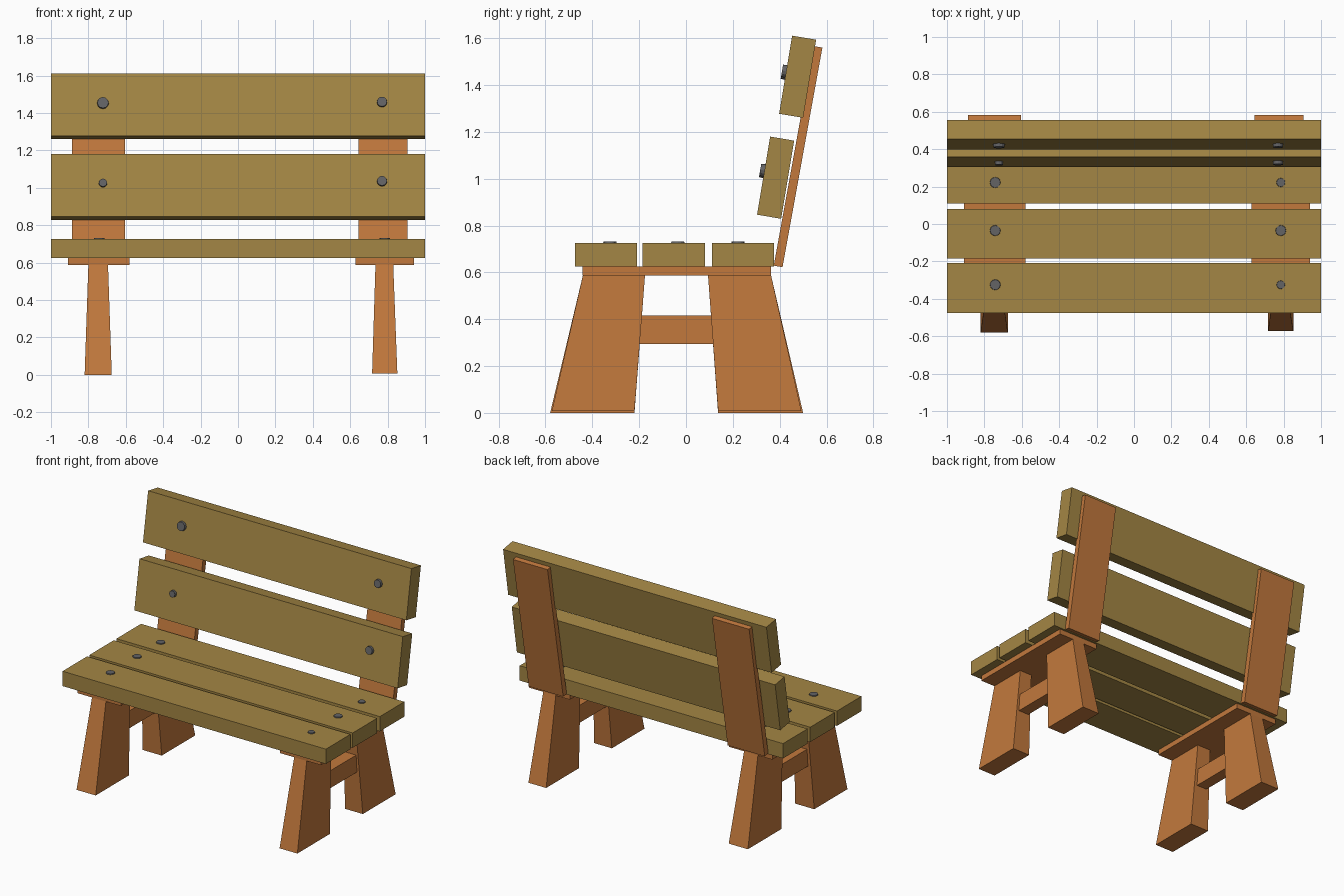
import bpy, bmesh, math
from mathutils import Matrix, Vector

cube = bpy.data.objects.get("Cube")
if cube:
    bpy.data.objects.remove(cube, do_unlink=True)


def material(name, rgb):
    m = bpy.data.materials.new(name)
    m.use_nodes = True
    m.diffuse_color = (*rgb, 1)
    bsdf = next(n for n in m.node_tree.nodes if n.type == 'BSDF_PRINCIPLED')
    bsdf.inputs["Base Color"].default_value = (*rgb, 1)
    return m


OLIVE = material("olive_wood", (0.37, 0.24, 0.058))
ORANGE = material("orange_wood", (0.54, 0.19, 0.046))
STEEL = material("dark_steel", (0.125, 0.125, 0.13))


def finish(name, bm, mat):
    bmesh.ops.recalc_face_normals(bm, faces=bm.faces)
    mesh = bpy.data.meshes.new(name)
    bm.to_mesh(mesh)
    bm.free()
    mesh.materials.append(mat)
    obj = bpy.data.objects.new(name, mesh)
    bpy.context.collection.objects.link(obj)
    return obj


def loft(name, mat, low, high, z0, z1):
    """Box between two rectangles (x0, x1, y0, y1) at heights z0 and z1."""
    bm = bmesh.new()
    rings = []
    for (x0, x1, y0, y1), z in ((low, z0), (high, z1)):
        rings.append([bm.verts.new((x, y, z)) for x, y in
                      ((x0, y0), (x1, y0), (x1, y1), (x0, y1))])
    a, b = rings
    bm.faces.new(a)
    bm.faces.new(b)
    for i in range(4):
        j = (i + 1) % 4
        bm.faces.new((a[i], a[j], b[j], b[i]))
    return finish(name, bm, mat)


def box(name, mat, x0, x1, y0, y1, z0, z1):
    return loft(name, mat, (x0, x1, y0, y1), (x0, x1, y0, y1), z0, z1)


def leaning_board(name, mat, x0, x1, y, z, thick, length, lean):
    """Board whose lower back edge is at (y, z), leaning backwards."""
    obj = box(name, mat, x0, x1, -thick, 0, 0, length)
    obj.data.transform(Matrix.Translation((0, y, z)) @ Matrix.Rotation(-lean, 4, 'X'))
    return obj


def bolt(name, pos, normal, radius, height):
    """Disc-shaped bolt head standing out from a surface, partly sunk."""
    bm = bmesh.new()
    turn = Vector(normal).to_track_quat('Z', 'Y').to_matrix().to_4x4()
    bmesh.ops.create_cone(bm, cap_ends=True, segments=12, radius1=radius,
                          radius2=radius * 0.9, depth=height * 2,
                          matrix=Matrix.Translation(pos) @ turn)
    return finish(name, bm, STEEL)


# Seat planks
for part, y in (("front", -0.475), ("middle", -0.185), ("back", 0.11)):
    box(f"seat_plank_{part}", OLIVE, -1, 1, y, y + 0.266, 0.624, 0.726)

# Backrest planks
PLANK_LEAN = math.radians(9.5)
for part, y, z in (("lower", 0.406, 0.829), ("upper", 0.5, 1.26)):
    leaning_board(f"back_plank_{part}", OLIVE, -1, 1, y, z, 0.104, 0.338, PLANK_LEAN)

# End frames: leg x spans (bottom, top), bearer span, support span, floor offset
FRAMES = {
    "right": ((-0.82, -0.675), (-0.80, -0.695), (-0.91, -0.58), (-0.887, -0.605), 0),
    "left": ((0.717, 0.852), (0.735, 0.83), (0.628, 0.94), (0.644, 0.906), 0.007),
}
for side, (foot, top, bearer, support, floor) in FRAMES.items():
    loft(f"front_leg_{side}", ORANGE, (*foot, -0.58 + floor, -0.22),
         (*top, -0.44, -0.175), floor, 0.588)
    loft(f"back_leg_{side}", ORANGE, (*foot, 0.137, 0.5 - floor),
         (*top, 0.094, 0.363), floor, 0.588)
    box(f"bearer_{side}", ORANGE, *bearer, -0.442, 0.363, 0.587, 0.624)
    mid = sum(top) / 2
    box(f"leg_brace_{side}", ORANGE, mid - 0.04, mid + 0.04, -0.24, 0.16, 0.295, 0.415)
    leaning_board(f"back_support_{side}", ORANGE, *support, 0.412, 0.622,
                  0.038, 0.953, math.radians(10.3))

# Seat bolts
for side, x, radii in (("right", -0.742, (0.03, 0.03, 0.03)),
                       ("left", 0.785, (0.024, 0.03, 0.025))):
    for part, y, r in zip(("front", "middle", "back"), (-0.325, -0.035, 0.222), radii):
        bolt(f"seat_bolt_{part}_{side}", (x, y, 0.726), (0, 0, 1), r, 0.006)

# Backrest bolts
facing = (0, -math.cos(PLANK_LEAN), math.sin(PLANK_LEAN))
for part, side, x, y, z, r in (("upper", "right", -0.722, 0.427, 1.453, 0.033),
                               ("upper", "left", 0.77, 0.428, 1.458, 0.029),
                               ("lower", "right", -0.722, 0.333, 1.025, 0.024),
                               ("lower", "left", 0.77, 0.335, 1.035, 0.029)):
    bolt(f"back_bolt_{part}_{side}", (x, y, z), facing, r, 0.018)
